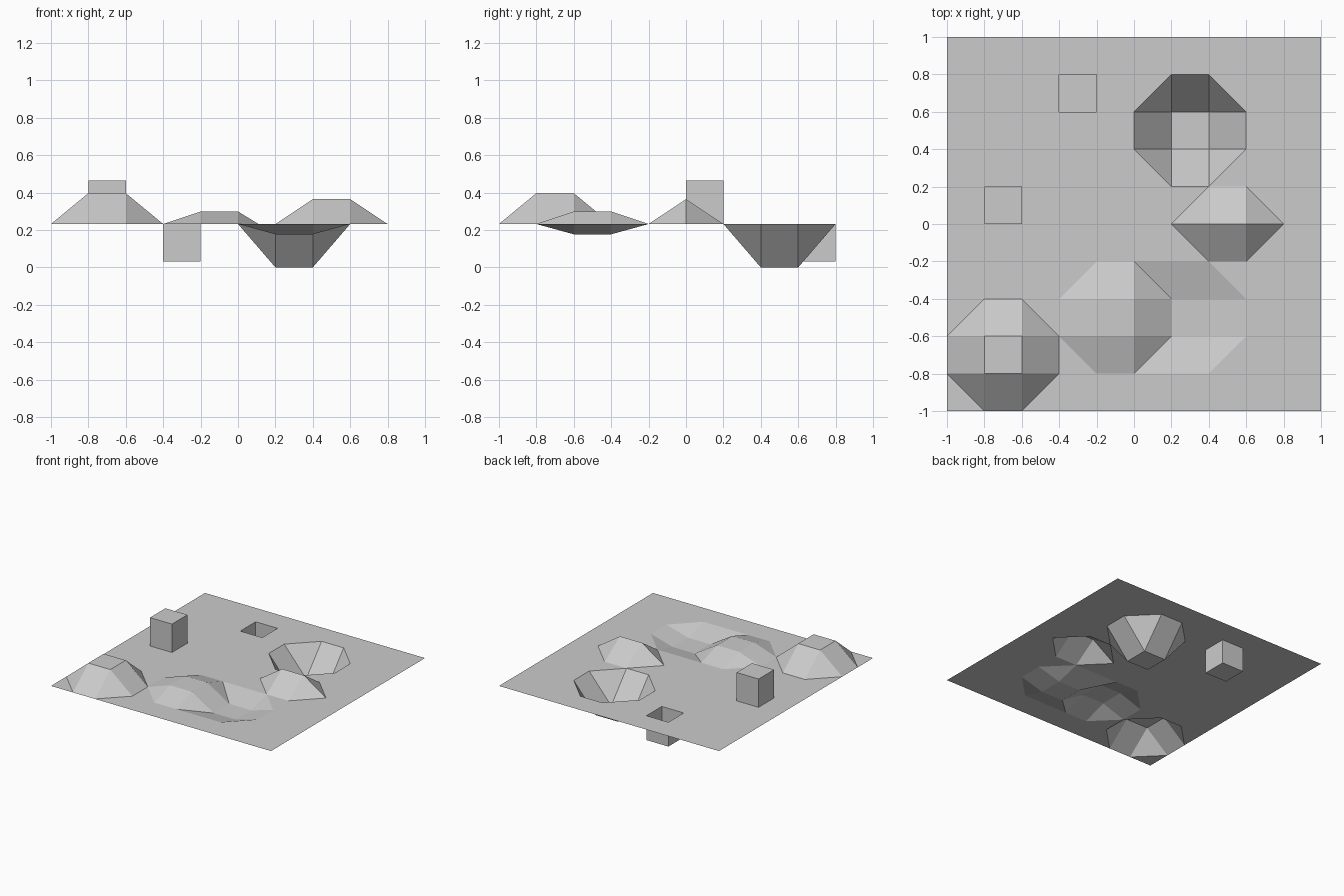
import bpy
import bmesh
from mathutils import Vector, Matrix

if "Cube" in bpy.data.objects:
    bpy.data.objects.remove(bpy.data.objects["Cube"], do_unlink=True)

GROUND = 0.232
CELL = 0.2

grey = bpy.data.materials.new("plain grey")
grey.use_nodes = True
colour = (0.6, 0.6, 0.6, 1)
grey.diffuse_color = colour
grey.node_tree.nodes["Principled BSDF"].inputs["Base Color"].default_value = colour


def finish(bm, name):
    mesh = bpy.data.meshes.new(name)
    bm.to_mesh(mesh)
    bm.free()
    mesh.materials.append(grey)
    obj = bpy.data.objects.new(name, mesh)
    bpy.context.collection.objects.link(obj)


def cell_at(bm, x, y):
    return min(bm.faces, key=lambda f: (f.calc_center_median().xy - Vector((x, y))).length)


# Ground sheet
bm = bmesh.new()
bmesh.ops.create_grid(bm, x_segments=10, y_segments=10, size=1,
                      matrix=Matrix.Translation((0, 0, GROUND)))

# Hills and hollows: centre x, centre y, half depth of the flat top, rise
landforms = [
    (-0.7, -0.7, 0.1, 0.165),     # corner hill
    (-0.1, -0.5, 0.1, 0.067),     # low hill
    (0.3, -0.5, 0.1, -0.055),     # shallow hollow
    (0.5, 0.0, 0.0, 0.133),       # ridge
    (0.3, 0.5, 0.1, -GROUND),     # deep hollow
]
for cx, cy, depth, rise in landforms:
    for v in bm.verts:
        if abs(v.co.x - cx) < 0.11 and abs(v.co.y - cy) < depth + 0.01:
            v.co.z += rise

# Crease each bent cell beside its most displaced corner
for face in list(bm.faces):
    a, b, c, d = (v.co.z for v in face.verts)
    if abs(a + c - b - d) > 0.001:
        loop = max(face.loops, key=lambda l: abs(l.vert.co.z - GROUND))
        bmesh.ops.connect_verts(bm, verts=[loop.link_loop_prev.vert, loop.link_loop_next.vert])

# Square pit
pit = bmesh.ops.extrude_face_region(bm, geom=[cell_at(bm, -0.3, 0.7)])
floor = [g for g in pit["geom"] if isinstance(g, bmesh.types.BMVert)]
bmesh.ops.translate(bm, verts=floor, vec=(0, 0, -0.2))
old = [f for f in bm.faces if abs(f.calc_center_median().z - GROUND) < 0.001
       and (f.calc_center_median().xy - Vector((-0.3, 0.7))).length < 0.05]
bmesh.ops.delete(bm, geom=old, context="FACES_ONLY")
finish(bm, "ground")

# Square block standing on the sheet
bm = bmesh.new()
height = 0.233
size = Matrix.Diagonal((CELL, CELL, height, 1))
bmesh.ops.create_cube(bm, size=1, matrix=Matrix.Translation((-0.7, 0.1, GROUND + height / 2)) @ size)
finish(bm, "block")
